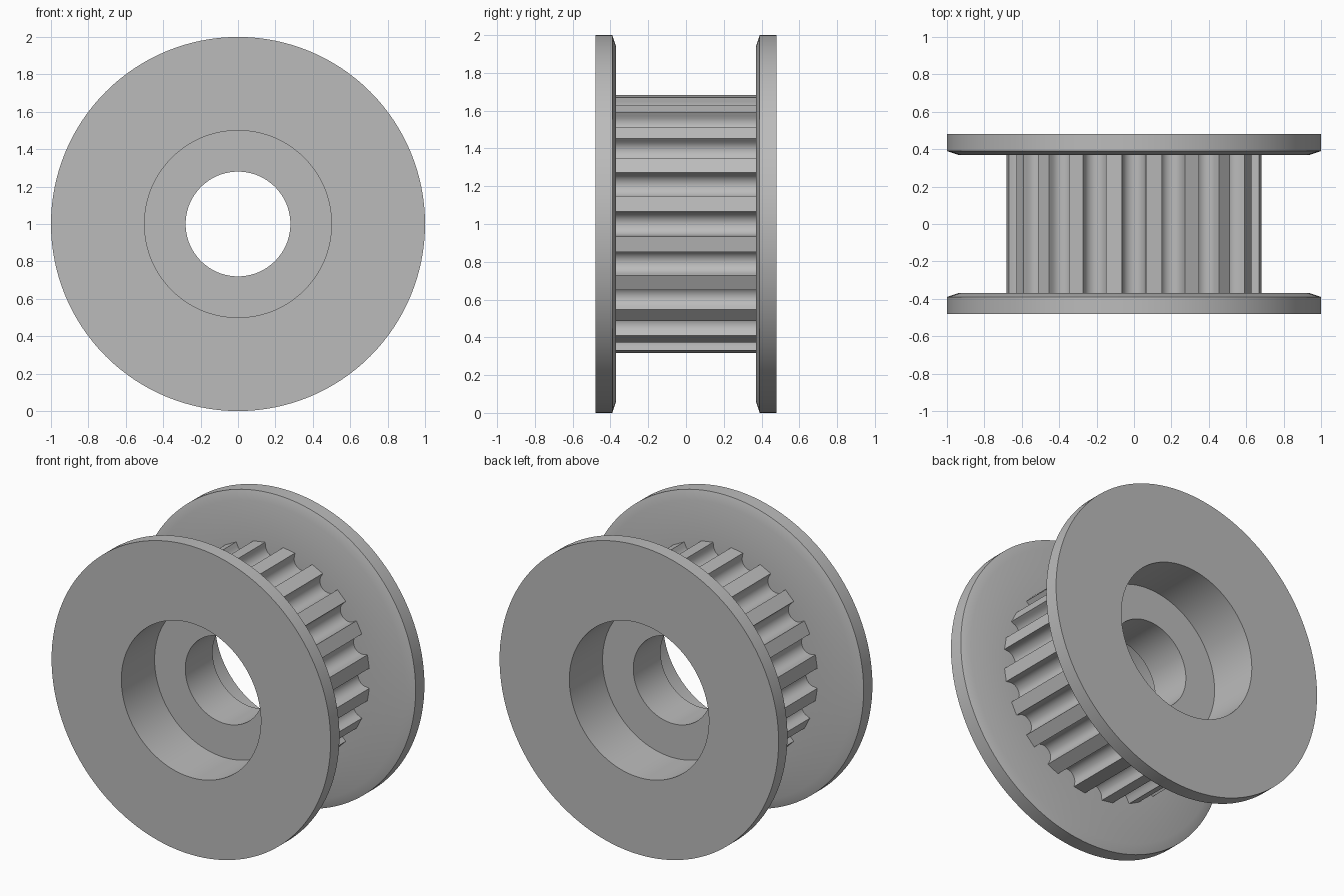
import bpy
import bmesh
from math import sin, cos, pi, radians, sqrt

cube = bpy.data.objects.get("Cube")
if cube:
    bpy.data.objects.remove(cube, do_unlink=True)

SEGMENTS = 128
TEETH = 20
TIP_R = 0.685        # radius of the tooth lands
GROOVE_HALF = 0.065  # half width of a groove at the tips
ARC_R = 0.062        # radius of the round groove floor
ARC_CENTRE = 0.663
HALF_DRUM = 0.37

metal = bpy.data.materials.new("Grey metal")
metal.use_nodes = True
grey = (0.5, 0.5, 0.5, 1)
metal.diffuse_color = grey
metal.node_tree.nodes["Principled BSDF"].inputs["Base Color"].default_value = grey


def finish(bm, name):
    """Turn a bmesh into a shaded object resting on the ground."""
    mesh = bpy.data.meshes.new(name)
    bm.to_mesh(mesh)
    bm.free()
    mesh.materials.append(metal)
    obj = bpy.data.objects.new(name, mesh)
    bpy.context.collection.objects.link(obj)
    obj.location.z = 1
    bpy.ops.object.select_all(action="DESELECT")
    obj.select_set(True)
    bpy.context.view_layer.objects.active = obj
    bpy.ops.object.shade_smooth_by_angle(angle=radians(30))


def bridge(bm, rings, closed):
    """Join successive rows of vertices with quads."""
    for a, b in zip(rings, rings[1:]):
        n = len(a)
        for i in range(n if closed else n - 1):
            j = (i + 1) % n
            bm.faces.new((a[i], a[j], b[j], b[i]))


# Flanges, counterbores and through hole, turned about the y axis
half = [(0.59, 0.37), (0.94, 0.37), (1.0, 0.39), (1.0, 0.48),
        (0.5, 0.48), (0.5, 0.14), (0.28, 0.14)]
section = half + [(r, -y) for r, y in reversed(half)]
bm = bmesh.new()
rings = []
for r, y in section:
    angles = [2 * pi * i / SEGMENTS for i in range(SEGMENTS)]
    rings.append([bm.verts.new((r * cos(a), y, r * sin(a))) for a in angles])
bridge(bm, rings, True)
finish(bm, "flanged_hub")

# Toothed drum: one round-bottomed groove repeated around the rim
lip = sqrt(TIP_R ** 2 - GROOVE_HALF ** 2)
groove = [(-GROOVE_HALF, lip)]
for k in range(13):
    a = pi + pi * k / 12
    groove.append((ARC_R * cos(a), ARC_CENTRE + ARC_R * sin(a)))
groove.append((GROOVE_HALF, lip))

outline = []
for tooth in range(TEETH):
    a = 2 * pi * tooth / TEETH
    for t, r in groove:
        outline.append((r * cos(a) - t * sin(a), r * sin(a) + t * cos(a)))

bm = bmesh.new()
rows = [[bm.verts.new((x, y, z)) for x, z in outline]
        for y in (HALF_DRUM, -HALF_DRUM)]
bridge(bm, rows, True)
# Make every face point away from the axis or into its groove
bmesh.ops.recalc_face_normals(bm, faces=bm.faces)
land = max(bm.faces, key=lambda f: f.calc_center_median().length)
if land.normal.dot(land.calc_center_median()) < 0:
    bmesh.ops.reverse_faces(bm, faces=bm.faces)
finish(bm, "toothed_drum")
